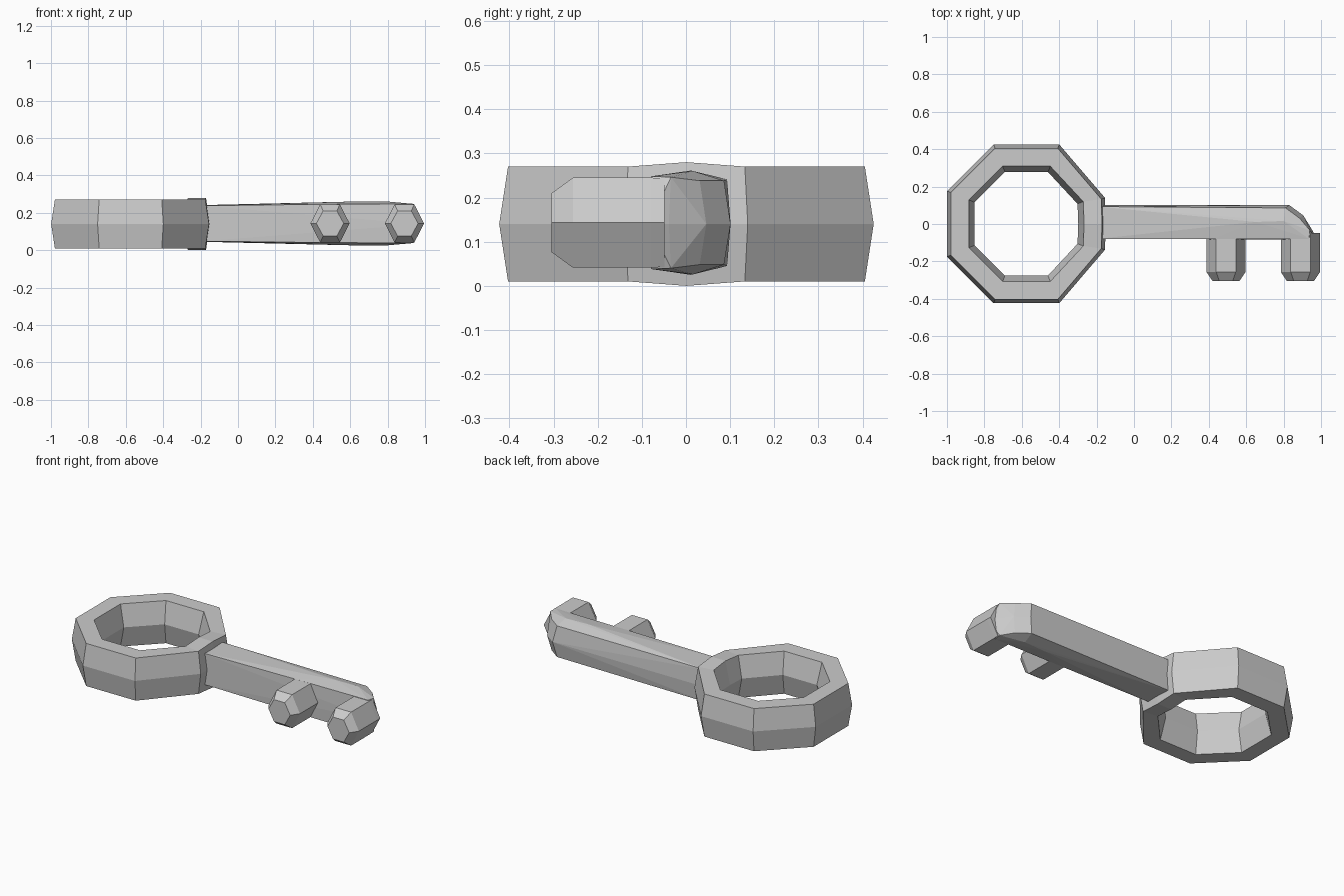
import bpy, bmesh
from math import pi, cos, sin

if "Cube" in bpy.data.objects:
    bpy.data.objects.remove(bpy.data.objects["Cube"])

ZC = 0.14


def finish(bm, name):
    bmesh.ops.recalc_face_normals(bm, faces=bm.faces)
    me = bpy.data.meshes.new(name)
    bm.to_mesh(me)
    bm.free()
    ob = bpy.data.objects.new(name, me)
    bpy.context.collection.objects.link(ob)
    return ob


def skin(bm, rings, closed):
    """Join matching rings of points with quads."""
    vs = [[bm.verts.new(p) for p in r] for r in rings]
    n = len(vs[0])
    pairs = list(zip(vs, vs[1:])) + ([(vs[-1], vs[0])] if closed else [])
    for a, b in pairs:
        for i in range(n):
            j = (i + 1) % n
            bm.faces.new((a[i], a[j], b[j], b[i]))
    if not closed:
        bm.faces.new(vs[0])
        bm.faces.new(vs[-1])


# Octagonal bow: hexagonal section swept around, raised where the shank joins
section = [(0.424, 0), (0.404, 0.13), (0.308, 0.13),
           (0.277, 0), (0.308, -0.13), (0.404, -0.13)]
cx = -0.575
rings = []
for k in range(8):
    a = pi / 8 + k * pi / 4
    near = k in (0, 7)
    ring = []
    for r, z in section:
        rad = r / cos(pi / 8)
        x, y = rad * cos(a), rad * sin(a)
        if near:
            x, y = r - 0.004, y * (0.79 if r > 0.35 else 0.93)
        ring.append((cx + x, y, ZC + z))
    rings.append(ring)
rings.append([(cx + r, 0, ZC + z * 1.077) for r, z in section])
bm = bmesh.new()
skin(bm, rings, True)
finish(bm, "key_bow")

# Shank with rounded-off corner: hull of its edge lines, mirrored in z
mid = [(-0.19, 0.10), (0.83, 0.10), (0.905, 0.045), (0.957, -0.04), (0.98, -0.085)]
high = [(-0.19, -0.08, 0.095), (-0.19, 0.092, 0.098), (0.43, -0.08, 0.102),
        (0.81, 0.085, 0.095), (0.935, -0.08, 0.105), (0.94, -0.035, 0.103),
        (0.885, 0.03, 0.095), (0.65, 0.01, 0.118), (0.80, 0.015, 0.117),
        (0.43, 0.0, 0.112)]
bm = bmesh.new()
for x, y in mid:
    bm.verts.new((x, y, ZC))
for x, y, h in high:
    for s in (1, -1):
        bm.verts.new((x, y, ZC + 0.003 + s * h))
res = bmesh.ops.convex_hull(bm, input=bm.verts)
junk = {g for g in res["geom_interior"] + res["geom_unused"]
        if isinstance(g, bmesh.types.BMVert)}
bmesh.ops.delete(bm, geom=list(junk), context='VERTS')
finish(bm, "key_shank")


# Two hexagonal teeth with bevelled tips
def tooth(x, name):
    def hexa(y, w, h):
        return [(x + w * a, y, ZC + 0.003 + h * b) for a, b in
                ((1, 0), (.5, 1), (-.5, 1), (-1, 0), (-.5, -1), (.5, -1))]
    bm = bmesh.new()
    skin(bm, [hexa(-0.05, 0.104, 0.10), hexa(-0.08, 0.105, 0.102),
              hexa(-0.257, 0.105, 0.102), hexa(-0.305, 0.073, 0.067)], False)
    finish(bm, name)


tooth(0.492, "inner_tooth")
tooth(0.89, "outer_tooth")

# Rest on the ground plane and centre in y
for ob in bpy.context.collection.objects:
    ob.location = (0, 0.001, 0)
